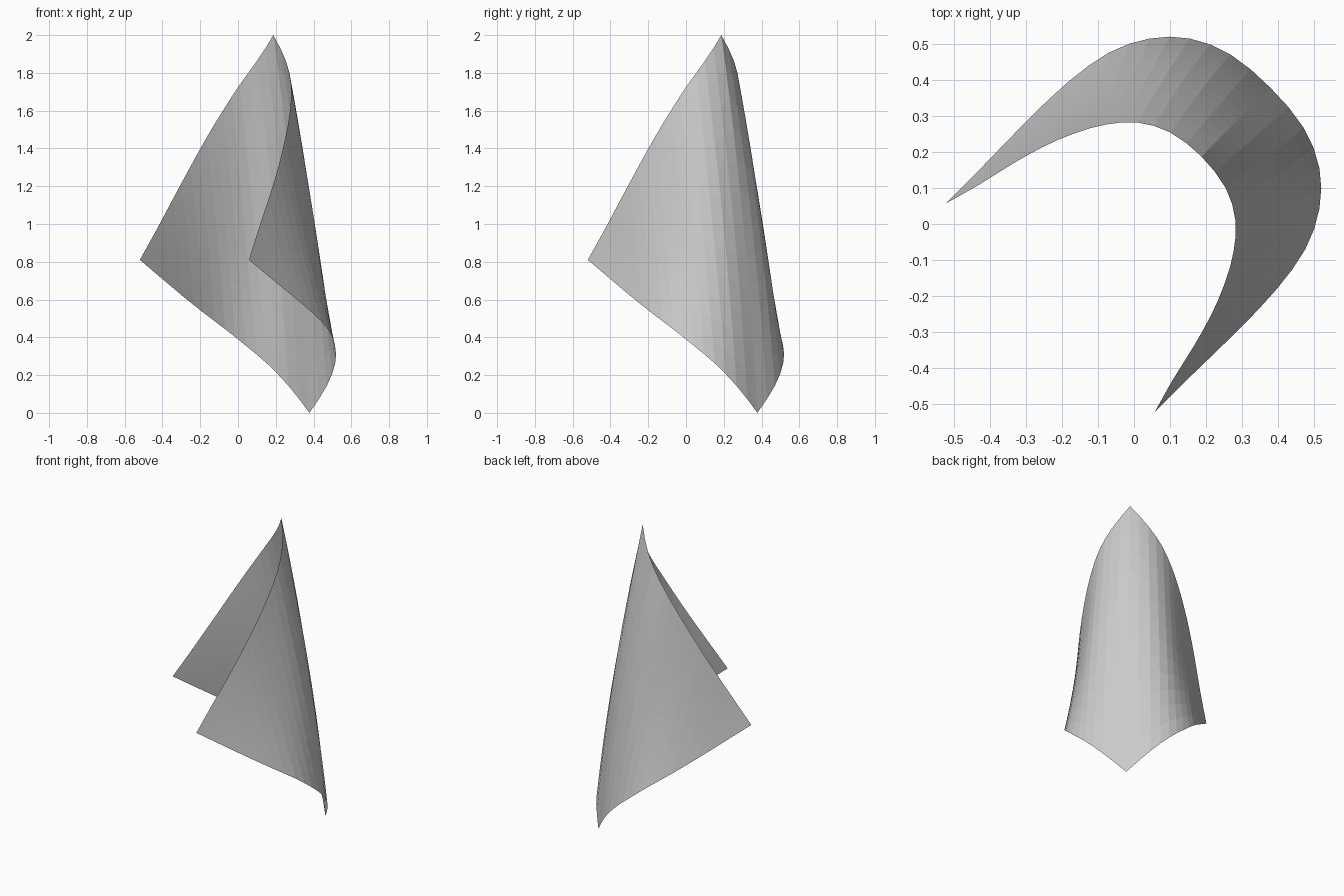
import bpy, bmesh, math
from mathutils import Vector

if "Cube" in bpy.data.objects:
    bpy.data.objects.remove(bpy.data.objects["Cube"])

# Edge profiles of one half of the curled sheet, from side corner to symmetry plane
upper = [(-.52, .058, .81), (-.431, .108, .97), (-.343, .163, 1.135), (-.254, .213, 1.30),
         (-.166, .251, 1.458), (-.077, .276, 1.605), (.011, .281, 1.74), (.10, .254, 1.863),
         (.187, .187, 2.0)]
lower = [(-.52, .058, .81), (-.4075, .172, .715), (-.295, .288, .62), (-.1825, .394, .53),
         (-.07, .475, .445), (.0425, .514, .355), (.155, .514, .26), (.2675, .470, .143),
         (.378, .378, 0)]
BOW = .03  # saddle bow: bulges at the back fold, pinches at the sides


def swap(p):
    """Mirror a point across the diagonal plane x = y."""
    return Vector((p[1], p[0], p[2]))


def full_edge(half, steps=2):
    """Mirror half an edge across the diagonal and smooth it with Catmull-Rom."""
    left = [Vector(p) for p in half]
    mid = len(left) - 1
    left = left + [swap(p) for p in reversed(left[:-1])]
    out = []
    for i in range(len(left) - 1):
        p1, p2 = left[i], left[i + 1]
        p0 = left[i - 1] if i > 0 else 2 * p1 - p2
        p3 = left[i + 2] if i + 2 < len(left) else 2 * p2 - p1
        # keep the sharp tips: extrapolate height past the middle
        if i == mid - 1:
            p3 = Vector((p3.x, p3.y, 2 * p2.z - p1.z))
        if i == mid:
            p0 = Vector((p0.x, p0.y, 2 * p1.z - p2.z))
        for s in range(steps):
            t = s / steps
            out.append(0.5 * (2 * p1 + (p2 - p0) * t + (2 * p0 - 5 * p1 + 4 * p2 - p3) * t * t
                              + (3 * p1 - p0 - 3 * p2 + p3) * t ** 3))
    return out + [left[-1]]


# Curled sheet: slightly bowed strips between the upper and lower edges
top, bottom = full_edge(upper), full_edge(lower)
bm = bmesh.new()
rows, last = 12, len(top) - 1
grid = []
for i, (a, b) in enumerate(zip(top, bottom)):
    # outward direction from the mean tangent of both edges
    j, k = max(i - 1, 0), min(i + 1, last)
    tan = top[k] - top[j] + bottom[k] - bottom[j]
    out = Vector((-tan.y, tan.x, 0)).normalized()
    phi = math.atan2(out.y, out.x) - math.pi / 4
    push = out * BOW * math.cos(2 * phi) * min(1, (a - b).length / 1.2) ** 2
    grid.append([bm.verts.new(b.lerp(a, r / rows) + push * 4 * (r / rows) * (1 - r / rows))
                 for r in range(rows + 1)])
for c0, c1 in zip(grid, grid[1:]):
    for r in range(rows):
        bm.faces.new((c0[r], c0[r + 1], c1[r + 1], c1[r]))
bmesh.ops.remove_doubles(bm, verts=bm.verts, dist=1e-5)
bmesh.ops.recalc_face_normals(bm, faces=bm.faces)
mesh = bpy.data.meshes.new("curled_sheet")
bm.to_mesh(mesh)
bm.free()
bpy.context.collection.objects.link(bpy.data.objects.new("curled_sheet", mesh))
